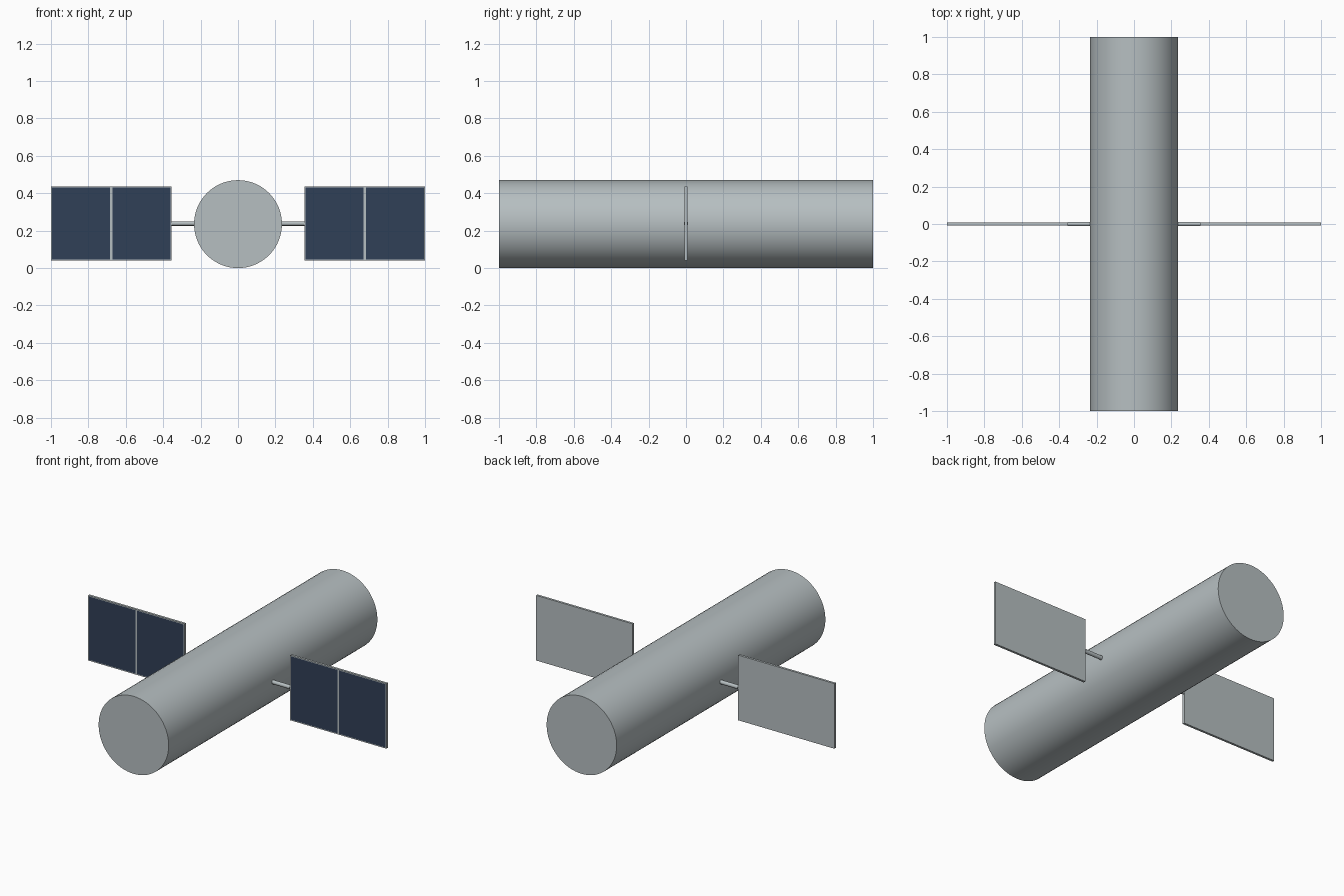
import bpy, bmesh, math
from mathutils import Matrix, Vector

if "Cube" in bpy.data.objects:
    bpy.data.objects.remove(bpy.data.objects["Cube"], do_unlink=True)

RADIUS = 0.235                      # hull radius, also the height of the axis
PANEL_IN, PANEL_OUT = 0.355, 1.0
PANEL_H, PANEL_T = 0.395, 0.014


def material(name, color):
    m = bpy.data.materials.new(name)
    m.use_nodes = True
    m.diffuse_color = color
    m.node_tree.nodes["Principled BSDF"].inputs["Base Color"].default_value = color
    return m


grey = material("hull grey", (0.47, 0.52, 0.535, 1))
navy = material("solar navy", (0.030, 0.050, 0.095, 1))


def cylinder(name, radius, length, sides, location, rotation):
    bpy.ops.mesh.primitive_cylinder_add(vertices=sides, radius=radius, depth=length,
                                        location=location, rotation=rotation)
    obj = bpy.context.object
    obj.name = name
    obj.data.materials.append(grey)
    bpy.ops.object.shade_smooth_by_angle(angle=math.radians(50))
    return obj


# Hull lying along y
cylinder("hull", RADIUS, 2.0, 64, (0, 0, RADIUS), (math.pi / 2, 0, 0))


def solar_panel(name, side):
    bm = bmesh.new()
    size = Matrix.Diagonal((PANEL_OUT - PANEL_IN, PANEL_T, PANEL_H, 1))
    bmesh.ops.create_cube(bm, size=1, matrix=size)
    # Split down the middle, then inset each front half to leave a thin frame
    bmesh.ops.bisect_plane(bm, geom=bm.verts[:] + bm.edges[:] + bm.faces[:],
                           plane_co=Vector((0, 0, 0)), plane_no=Vector((1, 0, 0)))
    bm.normal_update()
    cells = [f for f in bm.faces if f.normal.y < -0.9]
    bmesh.ops.inset_individual(bm, faces=cells, thickness=0.008)
    for f in cells:
        f.material_index = 1
    mesh = bpy.data.meshes.new(name)
    bm.to_mesh(mesh)
    bm.free()
    mesh.materials.append(grey)
    mesh.materials.append(navy)
    obj = bpy.data.objects.new(name, mesh)
    obj.location = (side * (PANEL_IN + PANEL_OUT) / 2, 0, RADIUS + 0.003)
    bpy.context.collection.objects.link(obj)


# Strut and solar panel on each side
for label, side in (("left", 1), ("right", -1)):
    start, end = RADIUS - 0.02, PANEL_IN
    cylinder(label + "_strut", 0.012, end - start, 16,
             (side * (start + end) / 2, 0, RADIUS + 0.003), (0, math.pi / 2, 0))
    solar_panel(label + "_solar_panel", side)
